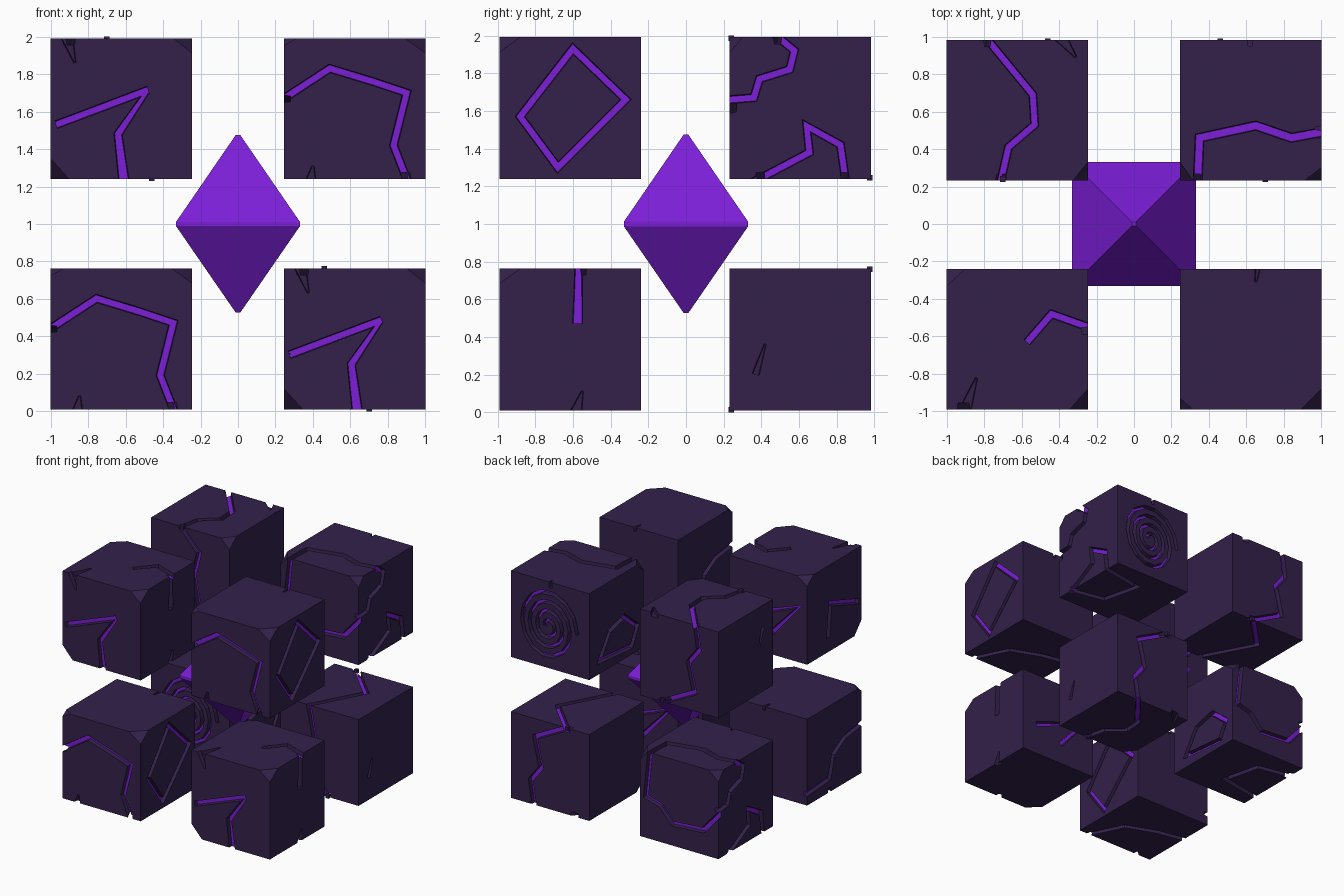
import bpy, bmesh, math
from mathutils import Vector, Matrix

if "Cube" in bpy.data.objects:
    bpy.data.objects.remove(bpy.data.objects["Cube"])


def material(name, col):
    m = bpy.data.materials.new(name)
    m.diffuse_color = (*col, 1)
    m.use_nodes = True
    m.node_tree.nodes["Principled BSDF"].inputs["Base Color"].default_value = m.diffuse_color
    return m


STONE = material("dark_stone", (0.033, 0.015, 0.07))
GLOW = material("violet_glow", (0.2, 0.013, 0.68))
HALF = Vector((0.3775, 0.375, 0.376))


def to_object(bm, name, loc=(0, 0, 0)):
    bmesh.ops.recalc_face_normals(bm, faces=bm.faces)
    me = bpy.data.meshes.new(name)
    bm.to_mesh(me)
    bm.free()
    me.materials.append(STONE)
    me.materials.append(GLOW)
    ob = bpy.data.objects.new(name, me)
    ob.location = loc
    bpy.context.collection.objects.link(ob)
    return ob


# Groove cutter: trapezoid swept along a polyline lying on one face of a block
def groove(centre, face, pts, w=0.034, w_end=None, closed=False, glow=True, depth=0.035):
    axis, sign = "xyz".index(face[1]), 1 if face[0] == "+" else -1
    ua, va = [a for a in range(3) if a != axis]
    p = [Vector((x - centre[ua], y - centre[va])) for x, y in pts]
    n = len(p)
    if not closed:
        for i, j in ((0, 1), (-1, -2)):
            if abs(p[i].x) > HALF[ua] - 0.015 or abs(p[i].y) > HALF[va] - 0.015:
                p[i] = p[i] + (p[i] - p[j]).normalized() * 0.05
    w_end = w if w_end is None else w_end
    bm, rings = bmesh.new(), []
    for i in range(n):
        a = p[i] - p[i - 1] if i or closed else p[1] - p[0]
        b = p[(i + 1) % n] - p[i] if i < n - 1 or closed else a
        a, b = a.normalized(), b.normalized()
        t = (a + b).normalized()
        side = Vector((-t.y, t.x)) / max(t.dot(a), 0.5)
        hw = (w + (w_end - w) * i / (n - 1)) / 2
        ring = []
        for k, up in ((-hw, -depth), (hw, -depth), (hw + 0.006, 0.012), (-hw - 0.006, 0.012)):
            q = p[i] + side * k
            co = [0, 0, 0]
            co[ua], co[va], co[axis] = q.x, q.y, sign * (HALF[axis] + up)
            ring.append(bm.verts.new(co))
        rings.append(ring)
    for i in range(n if closed else n - 1):
        r, s = rings[i], rings[(i + 1) % n]
        for k in range(4):
            f = bm.faces.new((r[k], r[(k + 1) % 4], s[(k + 1) % 4], s[k]))
            f.material_index = int(glow and k == 0)
    if not closed:
        bm.faces.new(rings[0])
        bm.faces.new(rings[-1])
    cutter = to_object(bm, "groove_cutter", centre)
    cutter.hide_render = True
    return cutter


# Stone block: box, chipped corners, then carved grooves
def block(name, centre, chips, grooves):
    bm = bmesh.new()
    bmesh.ops.create_cube(bm, size=2, matrix=Matrix.Diagonal((*HALF, 1)))
    for s, cut in chips:
        sg = Vector([1 if c == "+" else -1 for c in s])
        corner = Vector([sg[i] * HALF[i] for i in range(3)])
        nrm = Vector([sg[i] / cut[i] for i in range(3)]).normalized()
        pt = corner - Vector((sg[0] * cut[0], 0, 0))
        g = bmesh.ops.bisect_plane(bm, geom=bm.verts[:] + bm.edges[:] + bm.faces[:],
                                   plane_co=pt, plane_no=nrm, clear_outer=True)
        bmesh.ops.edgenet_fill(bm, edges=[e for e in g["geom_cut"] if isinstance(e, bmesh.types.BMEdge)])
    for f in bm.faces:
        f.material_index = 0
    ob = to_object(bm, name, centre)
    cutters = [groove(centre, face, pts, **kw) for face, pts, kw in grooves]
    for c in cutters:
        mod = ob.modifiers.new("carve", 'BOOLEAN')
        mod.object, mod.operation, mod.solver = c, 'DIFFERENCE', 'EXACT'
    bpy.context.view_layer.update()
    me = bpy.data.meshes.new_from_object(ob.evaluated_get(bpy.context.evaluated_depsgraph_get()))
    ob.modifiers.clear()
    ob.data = me
    for c in cutters:
        bpy.data.objects.remove(c)
    return ob


def copy(ob, name, loc, rot=(0, 0, 0)):
    o = bpy.data.objects.new(name, ob.data)
    o.location, o.rotation_euler = loc, rot
    bpy.context.collection.objects.link(o)
    return o


X, F, B, T, L = 0.6225, -0.615, 0.607, 1.615, 0.3875
NOTCH = dict(w=0.07, w_end=0.004, glow=False)
LOOP = dict(closed=True)

# Blocks with an arch on the front and a diamond on the right
arch = block("front_right_top_block", (X, F, T),
    [("+-+", (0.11, 0.11, 0.08)), ("--+", (0.07, 0.06, 0.04))],
    [("-y", [(0.245, 1.67), (0.49, 1.83), (0.72, 1.76), (0.9, 1.70), (0.83, 1.42), (0.9, 1.24)], {}),
     ("+x", [(-0.6, 1.93), (-0.32, 1.66), (-0.68, 1.3), (-0.88, 1.57)], LOOP),
     ("-x", [(-0.99, 1.67), (-0.76, 1.64), (-0.6, 1.55), (-0.55, 1.36), (-0.24, 1.34)], {}),
     ("-z", [(0.9, -0.99), (0.76, -0.7), (0.5, -0.6), (0.245, -0.55)], {}),
     ("-y", [(0.39, 1.24), (0.4, 1.31)], NOTCH),
     ("+z", [(0.66, -0.24), (0.65, -0.31)], dict(w=0.03, w_end=0.004, glow=False))])
copy(arch, "front_left_bottom_block", (-X, F, L))

# Blocks with a forked crack on the front
fork = block("front_left_top_block", (-X, F, T),
    [("---", (0.1, 0.1, 0.11)), ("+-+", (0.1, 0.11, 0.08)), ("-++", (0.1, 0.09, 0.07))],
    [("-y", [(-0.97, 1.53), (-0.48, 1.715)], {}),
     ("-y", [(-0.49, 1.7), (-0.64, 1.48), (-0.61, 1.24)], dict(w=0.02, w_end=0.05)),
     ("+x", [(-0.57, 1.99), (-0.575, 1.70)], dict(w=0.03, w_end=0.045)),
     ("+z", [(-0.57, -0.63), (-0.44, -0.48), (-0.245, -0.55)], {}),
     ("+y", [(-0.39, 1.52), (-0.92, 1.72), (-0.65, 1.42)], {}),
     ("-x", [(-0.53, 1.36), (-0.56, 1.65), (-0.95, 1.52)], {}),
     ("-y", [(-0.91, 1.99), (-0.87, 1.86)], NOTCH),
     ("+x", [(-0.58, 1.24), (-0.55, 1.34)], NOTCH),
     ("+z", [(-0.9, -0.99), (-0.84, -0.82)], NOTCH)])
copy(fork, "front_right_bottom_block", (X, F, L))

# Blocks with a spiral on the back and a cracked corner
spiral = []
for i in range(50):
    a, r = i * math.tau / 14, 0.03 + 0.0052 * i
    spiral.append((0.645 + r * math.cos(a), 1.6 + 1.12 * r * math.sin(a)))
swirl = block("back_right_top_block", (X, B, T),
    [("+-+", (0.09, 0.07, 0.08)), ("--+", (0.07, 0.1, 0.08))],
    [("+z", [(0.34, 0.235), (0.35, 0.46), (0.65, 0.525), (0.84, 0.46), (1.0, 0.49)], dict(w=0.04)),
     ("+x", [(0.49, 1.99), (0.575, 1.92), (0.55, 1.82), (0.39, 1.77), (0.36, 1.67), (0.235, 1.66)], {}),
     ("-y", [(1.0, 1.62), (0.85, 1.45), (0.56, 1.43), (0.44, 1.56), (0.3, 1.6), (0.34, 1.99)], {}),
     ("+x", [(0.39, 1.24), (0.655, 1.38), (0.64, 1.52), (0.82, 1.42), (0.845, 1.24)], {}),
     ("-z", [(1.0, 0.39), (0.7, 0.45), (0.62, 0.78), (1.0, 0.845)], {}),
     ("-x", [(0.84, 1.35), (0.7, 1.56), (0.5, 1.61), (0.32, 1.46), (0.4, 1.31)], LOOP),
     ("+y", spiral, dict(w=0.022)),
     ("+y", [(0.62, 1.94), (0.62, 1.99)], dict(w=0.02))])
copy(swirl, "back_left_bottom_block", (-X, B, L), (0, 0, math.pi))

# Blocks split by one crack running all the way round
split = block("back_left_top_block", (-X, B, T),
    [("+-+", (0.08, 0.1, 0.08))],
    [("+z", [(-0.78, 0.982), (-0.54, 0.69), (-0.53, 0.53), (-0.67, 0.41), (-0.71, 0.232)], {}),
     ("+y", [(-0.78, 1.99), (-0.81, 1.78), (-0.71, 1.65), (-0.77, 1.4), (-0.46, 1.24)], {}),
     ("-z", [(-0.46, 0.982), (-0.76, 0.68), (-0.52, 0.232)], {}),
     ("-y", [(-0.71, 1.99), (-0.54, 1.8), (-0.59, 1.6), (-0.52, 1.24)], {}),
     ("+z", [(-0.38, 0.982), (-0.31, 0.89)], NOTCH),
     ("-x", [(0.37, 1.8), (0.42, 1.64)], dict(w=0.03, w_end=0.004, glow=False))])
copy(split, "back_right_bottom_block", (X, B, L), (0, math.pi, 0))

# Small stone burrs where the all-round crack crosses the block edges
for i, (x, y, z) in enumerate(((-0.7, 0.24, 1.985), (-0.46, 0.975, 1.245),
                               (0.7, 0.24, 0.015), (0.46, 0.975, 0.76))):
    bm = bmesh.new()
    bmesh.ops.create_cube(bm, size=0.03)
    to_object(bm, f"edge_burr_{i + 1}", (x, y, z))

# Central crystal: two square pyramids joined by a thin band
bm = bmesh.new()
rings = [[bm.verts.new((sx * h, sy * h, z)) for sx, sy in ((-1, -1), (1, -1), (1, 1), (-1, 1))]
         for h, z in ((0.012, 0.527), (0.33, 0.988), (0.33, 1.012), (0.012, 1.475))]
for r, s in zip(rings, rings[1:]):
    for k in range(4):
        bm.faces.new((r[k], r[(k + 1) % 4], s[(k + 1) % 4], s[k]))
bm.faces.new(rings[0])
bm.faces.new(rings[-1])
for f in bm.faces:
    f.material_index = 1
to_object(bm, "central_crystal")
